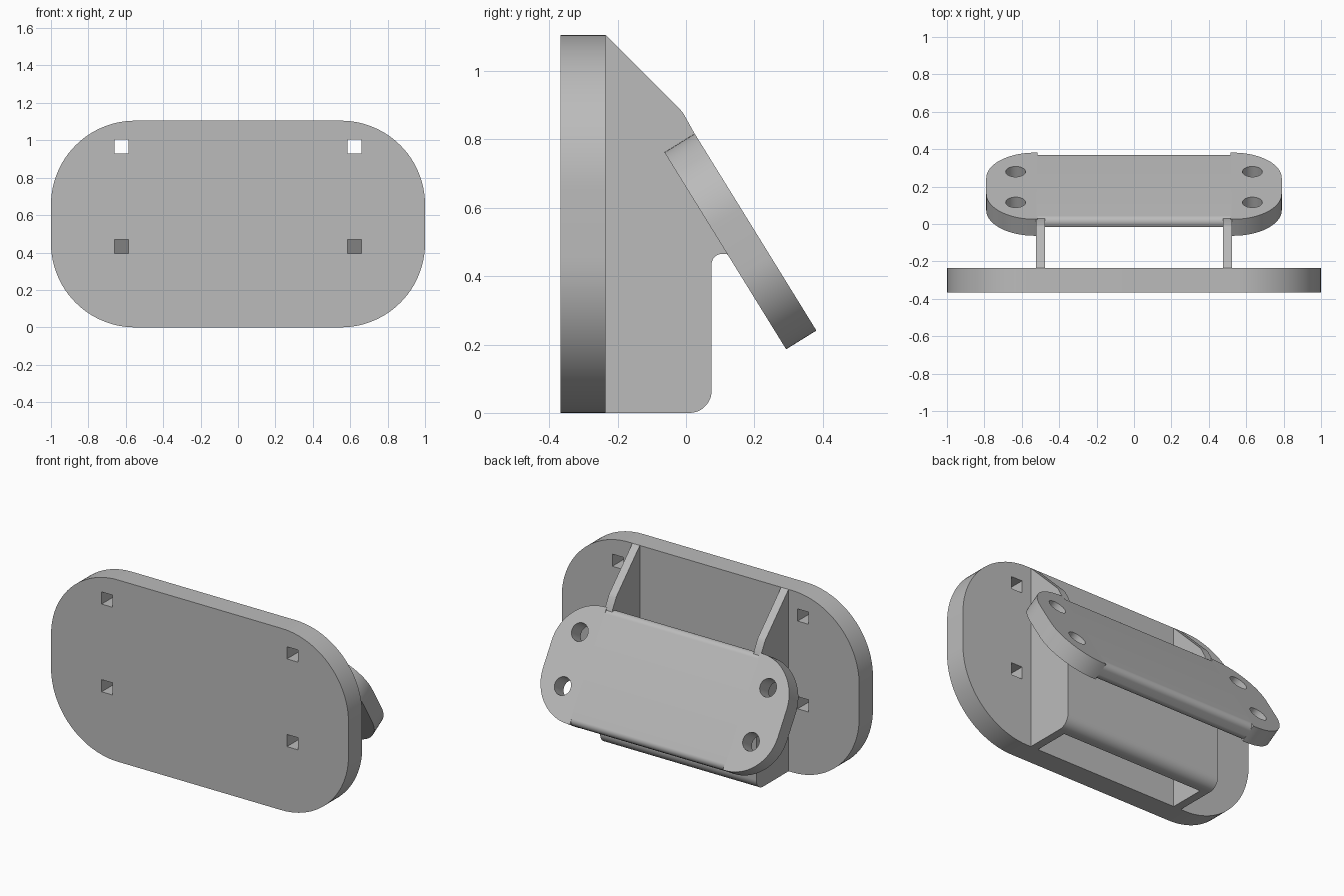
import bpy, bmesh, math
from mathutils import Vector

cube = bpy.data.objects.get("Cube")
if cube:
    bpy.data.objects.remove(cube)

grey = bpy.data.materials.new("plain_grey")
grey.use_nodes = True
colour = (0.5, 0.5, 0.5, 1)
grey.diffuse_color = colour
grey.node_tree.nodes["Principled BSDF"].inputs["Base Color"].default_value = colour

X, Y, Z = Vector((1, 0, 0)), Vector((0, 1, 0)), Vector((0, 0, 1))


def rounded(corners, steps=12):
    """Turn (a, b, radius) corners into an outline with arcs at the corners."""
    out = []
    for i, (a, b, r) in enumerate(corners):
        p = Vector((a, b))
        if not r:
            out.append(p)
            continue
        to_prev = (Vector(corners[i - 1][:2]) - p).normalized()
        to_next = (Vector(corners[(i + 1) % len(corners)][:2]) - p).normalized()
        half = to_prev.angle(to_next) / 2
        centre = p + (to_prev + to_next).normalized() * r / math.sin(half)
        start = p + to_prev * r / math.tan(half) - centre
        end = p + to_next * r / math.tan(half) - centre
        sweep = math.pi - 2 * half
        for k in range(steps + 1):
            f = k / steps
            out.append(centre + (start * math.sin((1 - f) * sweep)
                                 + end * math.sin(f * sweep)) / math.sin(sweep))
    return out


def prism(name, outline, u, v, w, near, far, origin=Vector()):
    """Extrude an outline lying in the u-v plane from near to far along w."""
    bm = bmesh.new()
    rings = [[bm.verts.new(origin + u * p[0] + v * p[1] + w * d) for p in outline]
             for d in (near, far)]
    bm.faces.new(rings[0])
    bm.faces.new(rings[1][::-1])
    n = len(outline)
    for i in range(n):
        j = (i + 1) % n
        bm.faces.new((rings[0][i], rings[1][i], rings[1][j], rings[0][j]))
    bmesh.ops.recalc_face_normals(bm, faces=bm.faces)
    mesh = bpy.data.meshes.new(name)
    bm.to_mesh(mesh)
    bm.free()
    mesh.materials.append(grey)
    obj = bpy.data.objects.new(name, mesh)
    bpy.context.collection.objects.link(obj)
    return obj


def finish(obj, cutters=()):
    """Cut the openings, then smooth the curved faces."""
    bpy.ops.object.select_all(action='DESELECT')
    obj.select_set(True)
    bpy.context.view_layer.objects.active = obj
    for cutter in cutters:
        mod = obj.modifiers.new("cut", 'BOOLEAN')
        mod.operation, mod.solver, mod.object = 'DIFFERENCE', 'EXACT', cutter
        bpy.ops.object.modifier_apply(modifier=mod.name)
        bpy.data.objects.remove(cutter)
    bpy.ops.object.shade_smooth_by_angle(angle=math.radians(25))


# Large front plate with four square holes
HEIGHT, R = 1.105, 0.45
front = prism("front_plate", rounded([(-1, 0, R), (1, 0, R), (1, HEIGHT, R), (-1, HEIGHT, R)], 24),
              X, Z, Y, -0.367, -0.235)
holes = []
for x in (-0.623, 0.623):
    for z in (0.433, 0.966):
        h = 0.037
        square = [(x - h, z - h), (x + h, z - h), (x + h, z + h), (x - h, z + h)]
        holes.append(prism("square_cutter", square, X, Z, Y, -0.5, 0))
finish(front, holes)

# Bracket: two side ribs and a rear wall, open at the top and bottom
WALL = -0.016
profile = rounded([(-0.25, 0, 0), (0.075, 0, 0.065), (0.075, 0.465, 0.03), (0.12, 0.465, 0.008),
                   (0.132, 0.45, 0), (0.16, 0.45, 0), (0.05, 0.70, 0), (0.025, 0.817, 0),
                   (-0.01, 0.88, 0.08), (-0.235, HEIGHT, 0), (-0.25, HEIGHT, 0)])
bracket = prism("bracket", profile, Y, Z, X, -0.525, 0.525)
cavity = [(-0.3, -0.1), (WALL, -0.1), (WALL, 0.74), (0.06, 0.72), (0.06, 1.3), (-0.3, 1.3)]
finish(bracket, [prism("cavity_cutter", cavity, Y, Z, X, -0.475, 0.475)])

# Tilted rear plate: t runs down its slope, s runs through its thickness
down = Vector((0, 0.526, -0.851)).normalized()
out = Vector((0, 0.851, 0.526)).normalized()
top = Vector((0, -0.063, 0.762))
LENGTH, THICK, EDGE = 0.677, 0.104, 0.035
shave = WALL - top.y
middle = rounded([(shave / down.y, 0, 0), (0, shave / out.y, 0), (0, THICK, EDGE),
                  (LENGTH, THICK, EDGE), (LENGTH, 0, EDGE)])
finish(prism("tilted_plate_middle", middle, down, out, X, -0.52, 0.52, top))

for side, name in ((1, "left"), (-1, "right")):
    end = rounded([(0.515 * side, 0, 0), (0.79 * side, 0, 0.26),
                   (0.79 * side, LENGTH, 0.26), (0.515 * side, LENGTH, 0)], 20)
    plate = prism("tilted_plate_end_" + name, end, X, down, out, 0, THICK, top)
    bores = []
    for t in (0.172, 0.484):
        circle = [(0.633 * side + 0.053 * math.cos(a), t + 0.053 * math.sin(a))
                  for a in (math.tau * k / 32 for k in range(32))]
        bores.append(prism("round_cutter", circle, X, down, out, -0.1, 0.2, top))
    finish(plate, bores)
